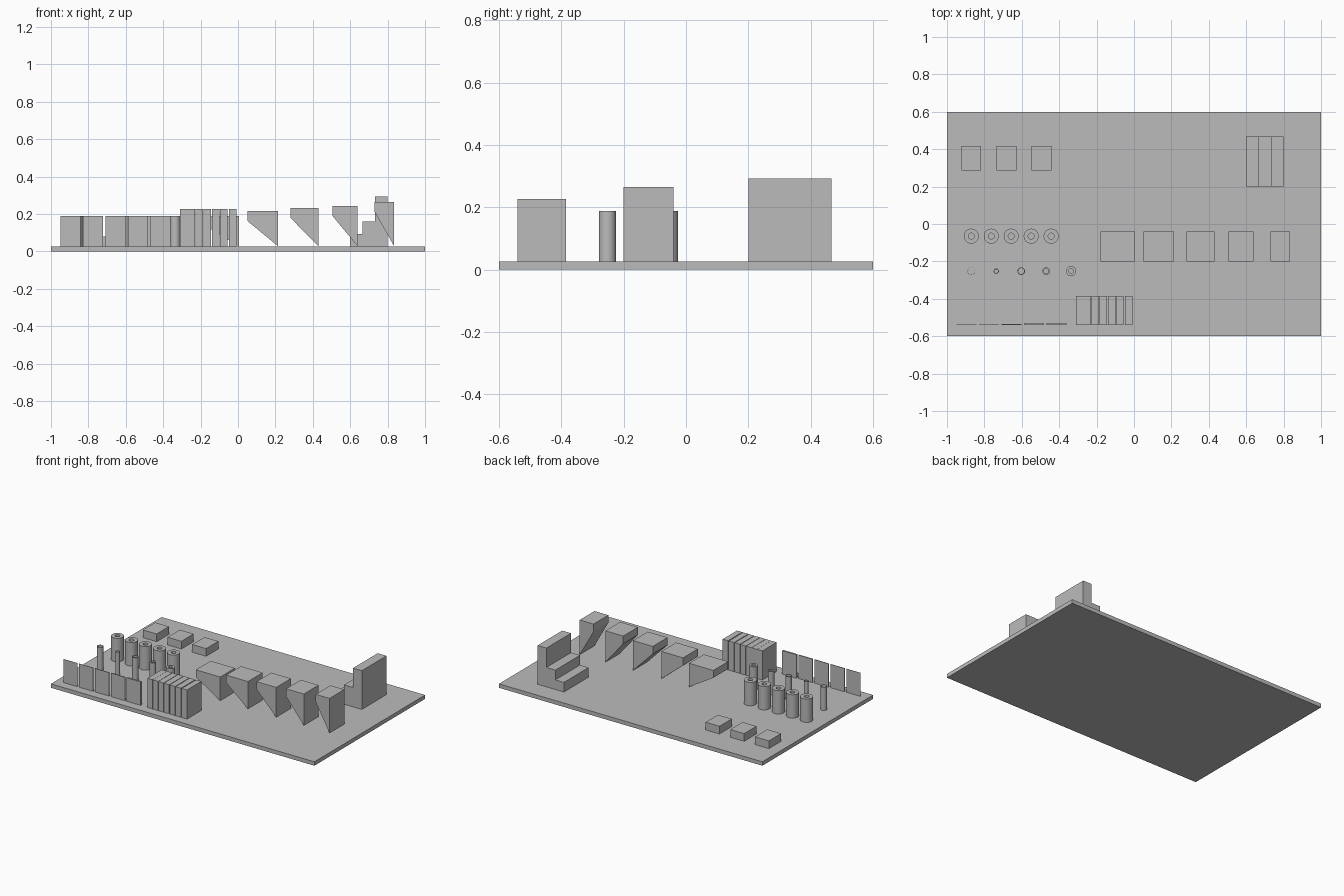
import bpy, bmesh, math
from mathutils import Vector

cube = bpy.data.objects.get("Cube")
if cube:
    bpy.data.objects.remove(cube, do_unlink=True)

grey = bpy.data.materials.new("plain grey")
grey.use_nodes = True
COLOUR = (0.5, 0.5, 0.5, 1)
grey.diffuse_color = COLOUR
grey.node_tree.nodes["Principled BSDF"].inputs["Base Color"].default_value = COLOUR

PLATE = 0.027


def finish(name, bm):
    bmesh.ops.recalc_face_normals(bm, faces=bm.faces)
    mesh = bpy.data.meshes.new(name)
    bm.to_mesh(mesh)
    bm.free()
    mesh.materials.append(grey)
    obj = bpy.data.objects.new(name, mesh)
    bpy.context.collection.objects.link(obj)
    return obj


def prism(name, profile, y0, y1):
    """Extrude an x-z profile along y."""
    bm = bmesh.new()
    face = bm.faces.new([bm.verts.new((x, y0, z)) for x, z in profile])
    out = bmesh.ops.extrude_face_region(bm, geom=[face])["geom"]
    verts = [v for v in out if isinstance(v, bmesh.types.BMVert)]
    bmesh.ops.translate(bm, verts=verts, vec=Vector((0, y1 - y0, 0)))
    return finish(name, bm)


def box(name, x0, x1, y0, y1, top, bottom=PLATE):
    return prism(name, [(x0, bottom), (x1, bottom), (x1, top), (x0, top)], y0, y1)


def tube(name, x, y, outer, inner, top, sides=32):
    """Upright pipe whose bore ends at the plate."""
    bm = bmesh.new()
    rings = []
    for r, z in ((outer, PLATE), (outer, top), (inner, top), (inner, PLATE)):
        rings.append([bm.verts.new((x + r * math.cos(math.tau * i / sides),
                                    y + r * math.sin(math.tau * i / sides), z))
                      for i in range(sides)])
    for k, ring in enumerate(rings):
        above = rings[(k + 1) % len(rings)]
        for i in range(sides):
            j = (i + 1) % sides
            bm.faces.new((ring[i], ring[j], above[j], above[i]))
    obj = finish(name, bm)
    bpy.ops.object.select_all(action="DESELECT")
    obj.select_set(True)
    bpy.context.view_layer.objects.active = obj
    bpy.ops.object.shade_smooth_by_angle()


# Base plate
box("base_plate", -1, 1, -0.6, 0.6, PLATE, 0)

# Row of thin walls, each thicker than the last
for i, thick in enumerate((0.002, 0.003, 0.005, 0.007, 0.012)):
    x = -0.948 + 0.12 * i
    box(f"thin_wall_{i + 1}", x, x + 0.107, -0.54, -0.54 + thick, 0.188)

# Slabs with widening gaps
x = -0.31
for i in range(7):
    box(f"gap_slab_{i + 1}", x, x + 0.04, -0.54, -0.385, 0.227)
    x += 0.04 + 0.001 * (i + 1)

# Narrow pipes with differing walls
for i, (outer, inner) in enumerate(((0.02, 0.019), (0.014, 0.01), (0.02, 0.016),
                                    (0.02, 0.013), (0.027, 0.013))):
    tube(f"narrow_pipe_{i + 1}", -0.87 + 0.1335 * i, -0.252, outer, inner, 0.188)

# Wide pipes
for i in range(5):
    tube(f"wide_pipe_{i + 1}", -0.87 + 0.1067 * i, -0.065, 0.04, 0.016, 0.188)

# Overhang wedges, steeper towards the left
for i, (x0, x1, top, lip) in enumerate(((-0.18, 0.005, 0.19, 0.14),
                                        (0.05, 0.215, 0.215, 0.163),
                                        (0.28, 0.43, 0.232, 0.18),
                                        (0.505, 0.64, 0.243, 0.19),
                                        (0.73, 0.835, 0.265, 0.213))):
    prism(f"overhang_{i + 1}", [(x0, lip), (x1, PLATE), (x1, top), (x0, top)],
          -0.2, -0.04)

# Staircase block
prism("staircase", [(0.6, PLATE), (0.8, PLATE), (0.8, 0.293), (0.733, 0.293),
                    (0.733, 0.16), (0.665, 0.16), (0.665, 0.093), (0.6, 0.093)],
      0.2, 0.467)

# Low rear blocks
for i in range(3):
    x = -0.922 + 0.1875 * i
    box(f"low_block_{i + 1}", x, x + 0.105, 0.285, 0.418, 0.08)
